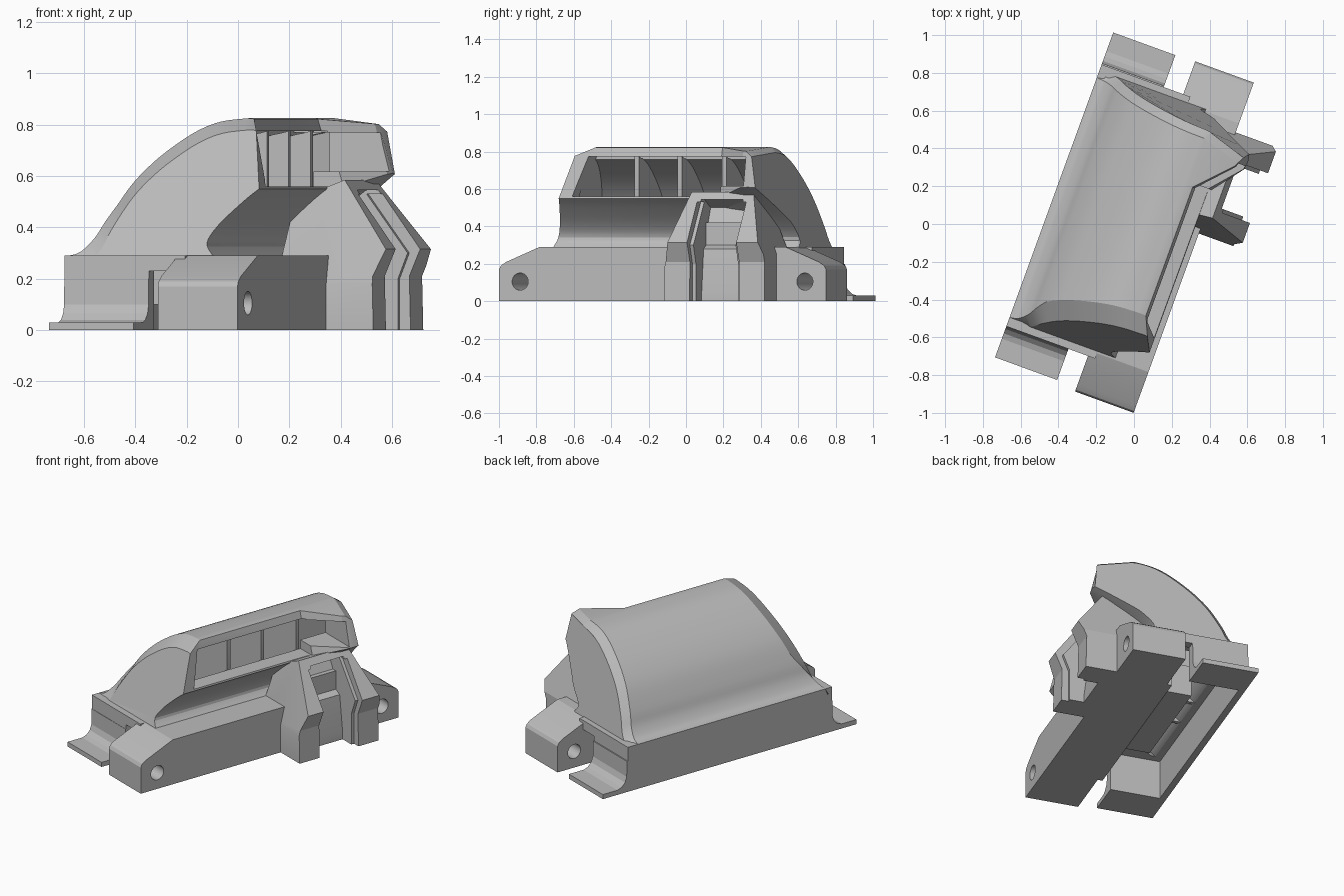
import bpy, bmesh, math
from mathutils import Vector

if "Cube" in bpy.data.objects:
    bpy.data.objects.remove(bpy.data.objects["Cube"], do_unlink=True)

TURN = math.radians(-20)  # the whole housing stands turned about z

grey = bpy.data.materials.new("plain grey")
grey.use_nodes = True
grey.diffuse_color = (0.5, 0.5, 0.5, 1)
grey.node_tree.nodes["Principled BSDF"].inputs["Base Color"].default_value = grey.diffuse_color


def spline(pts, n=4):
    """Smooth curve through a few profile points."""
    p = [Vector(q) for q in pts]
    p = [p[0]] + p + [p[-1]]
    out = []
    for i in range(1, len(p) - 2):
        a, b, c, d = p[i - 1:i + 3]
        for k in range(n):
            t = k / n
            out.append(0.5 * (2 * b + (c - a) * t + (2 * a - 5 * b + 4 * c - d) * t ** 2
                              + (3 * b - a - 3 * c + d) * t ** 3))
    return [tuple(q) for q in out + [p[-1]]]


def loft(name, sections):
    """Closed solid through rings of equal point count."""
    bm = bmesh.new()
    rings = [[bm.verts.new(co) for co in ring] for ring in sections]
    n = len(rings[0])
    for r, s in zip(rings, rings[1:]):
        for i in range(n):
            j = (i + 1) % n
            bm.faces.new((r[i], r[j], s[j], s[i]))
    bm.faces.new(rings[0][::-1])
    bm.faces.new(rings[-1])
    bmesh.ops.recalc_face_normals(bm, faces=bm.faces)
    me = bpy.data.meshes.new(name)
    bm.to_mesh(me)
    bm.free()
    me.materials.append(grey)
    ob = bpy.data.objects.new(name, me)
    ob.rotation_euler.z = TURN
    bpy.context.collection.objects.link(ob)
    return ob


PLACE = {"x": lambda p, t: (t, p[0], p[1]),
         "y": lambda p, t: (p[0], t, p[1]),
         "z": lambda p, t: (p[0], p[1], t)}


def prism(name, pts, axis, a, b):
    return loft(name, [[PLACE[axis](p, t) for p in pts] for t in (a, b)])


def box(name, x0, x1, y0, y1, z0, z1):
    return prism(name, [(x0, y0), (x1, y0), (x1, y1), (x0, y1)], "z", z0, z1)


def apply_mods(ob):
    bpy.context.view_layer.objects.active = ob
    for m in list(ob.modifiers):
        bpy.ops.object.modifier_apply(modifier=m.name)


def cut(ob, *cutters):
    bpy.context.view_layer.update()
    for c in cutters:
        c.hide_render = True
        m = ob.modifiers.new("cut", "BOOLEAN")
        m.operation, m.solver, m.object = "DIFFERENCE", "EXACT", c
    apply_mods(ob)


# Cross-section of the hood: rounded back, window front, hollow underside
arc = spline([(-.45, .29), (-.405, .305), (-.36, .36), (-.325, .44), (-.255, .56),
              (-.175, .65), (-.09, .72), (0, .778), (.09, .812), (.20, .825)])
under = spline([(.31, .55), (.25, .5), (.16, .41), (.12, .34), (.15, .29)])


def section(yfun, inset, flare):
    ring = [(-.45, .25)]
    ring += [(u + inset, max(z - inset, .26)) for u, z in arc]
    ring.append((.225 + inset + .18 * flare, .822 - inset - .02 * flare))
    for u, z in under:
        f = max(0, (z - .33) / .22) * flare
        ring.append((u + .145 * f, z + .06 * f))
    ring.append((.15, .25))
    return [(u, yfun(u, z), z) for u, z in ring]


def front_end(u, z):
    return -.70 + .34 * (z - .29)


def front_rim(u, z):
    return front_end(u, z) + .01 + .075 * min(1, max(0, z - .29) / .2)


def back_end(u, z):
    return .70 - .2 * (z - .29) - .08 * min(1, max(0, u - .2) / .24)


hood = loft("hood", [
    section(front_end, .045, 0),
    section(front_rim, 0, 0),
    section(lambda u, z: .29, 0, 0),
    section(lambda u, z: .47, 0, .95),
    section(lambda u, z: back_end(u, z) - .04, 0, 1),
    section(back_end, .03, .95)])

# Inner space, open below and through the window
inner = [(u + .05, z - .05) for u, z in arc if u < .14]
room = inner + [(.2, .775), (.2, .56), (.19, .51), (.1, .42), (.06, .33), (-.02, .25)]
hollow = [(-.40, -.05)] + room + [(-.02, -.05)]
cavity = loft("cavity_cutter", [
    [(u, front_end(u, max(z, .29)) + .07, z) for u, z in hollow],
    [(u, back_end(u, max(z, .29)) - .09, z) for u, z in hollow]])
window = prism("window_cutter", [(-.535, .56), (-.465, .775), (.31, .775), (.31, .56)],
               "x", .12, .7)
side_window = box("side_window_cutter", .12, .7, .29, .49, .617, .77)
cut(hood, cavity, window, side_window)

# Full-depth ribs that divide the window
for i, y in enumerate((-.207, .037, .29)):
    prism("rib_%d" % (i + 1), room[3:], "y", y - .012, y + .012)

# Base behind the front beam, hollow, with a slot in each end
base = box("base", -.45, .05, -.74, .735, 0, .29)
base_room = box("base_room_cutter", -.41, -.02, -.68, .68, -.1, .5)
slots = [box("slot_cutter", -.1, .01, *ys, -.1, .23) for ys in ((-.8, -.6), (.6, .8))]
cut(base, base_room, *slots)
box("inner_block", -.23, -.08, -.36, .36, .1, .3)

# Front beam with sloped, pierced ends
half = [(.93, 0), (.93, .17), (.92, .19), (.89, .21), (.70, .29)]
beam = prism("front_beam", [(y - .01, z) for y, z in half]
             + [(-y - .01, z) for y, z in reversed(half)], "x", .01, .34)
circle = [(.046 * math.cos(k * math.pi / 12), .105 + .046 * math.sin(k * math.pi / 12))
          for k in range(24)]
holes = [prism("hole_cutter", [(y + c, z) for y, z in circle], "x", -.1, .5)
         for c in (-.82, .80)]
cut(beam, *holes)

# Thin feet with a fillet up the end walls
foot = [(.70, 0), (.915, 0), (.915, .03), (.81, .03), (.78, .04), (.755, .065),
        (.743, .1), (.742, .2), (.70, .2)]
for side, label in ((-1, "front_foot"), (1, "back_foot")):
    prism(label, [(side * y, z) for y, z in foot], "x", -.45, -.1)

# Clip: side outline with leaning flanks and an open channel
clip = prism("clip", [(.14, .25), (.17, .43), (.29, .55), (.38, .585), (.575, .315),
                      (.53, .21), (.535, 0), (.3, 0)], "y", .07, .64)
flanks = [prism("flank_cutter", pts, "x", -.1, .9) for pts in (
    [(-.1, .18), (.07, .18), (.18, .62), (-.1, .62)],
    [(.9, .25), (.64, .25), (.51, .62), (.9, .62)])]
channel = prism("channel_cutter",
                [(.40, -.1), (.40, .05), (.37, .28), (.33, .30), (.33, .42), (.30, .42),
                 (.26, .50), (.36, .545), (.9, .545), (.9, -.1)], "y", .235, .475)
groove = prism("groove_cutter",
               [(.49, -.1), (.49, .2), (.53, .3), (.36, .53), (.9, .53), (.9, -.1)],
               "y", .215, .495)
cut(clip, *flanks, channel, groove)

# Remove the cutters and smooth the curved faces
for ob in list(bpy.data.objects):
    if ob.name.split(".")[0].endswith("_cutter"):
        bpy.data.objects.remove(ob, do_unlink=True)
bpy.ops.object.select_all(action="DESELECT")
for ob in bpy.context.collection.objects:
    if ob.type == "MESH" and ob.data.materials and ob.data.materials[0] == grey:
        ob.select_set(True)
        bpy.context.view_layer.objects.active = ob
bpy.ops.object.shade_smooth_by_angle(angle=math.radians(18))
